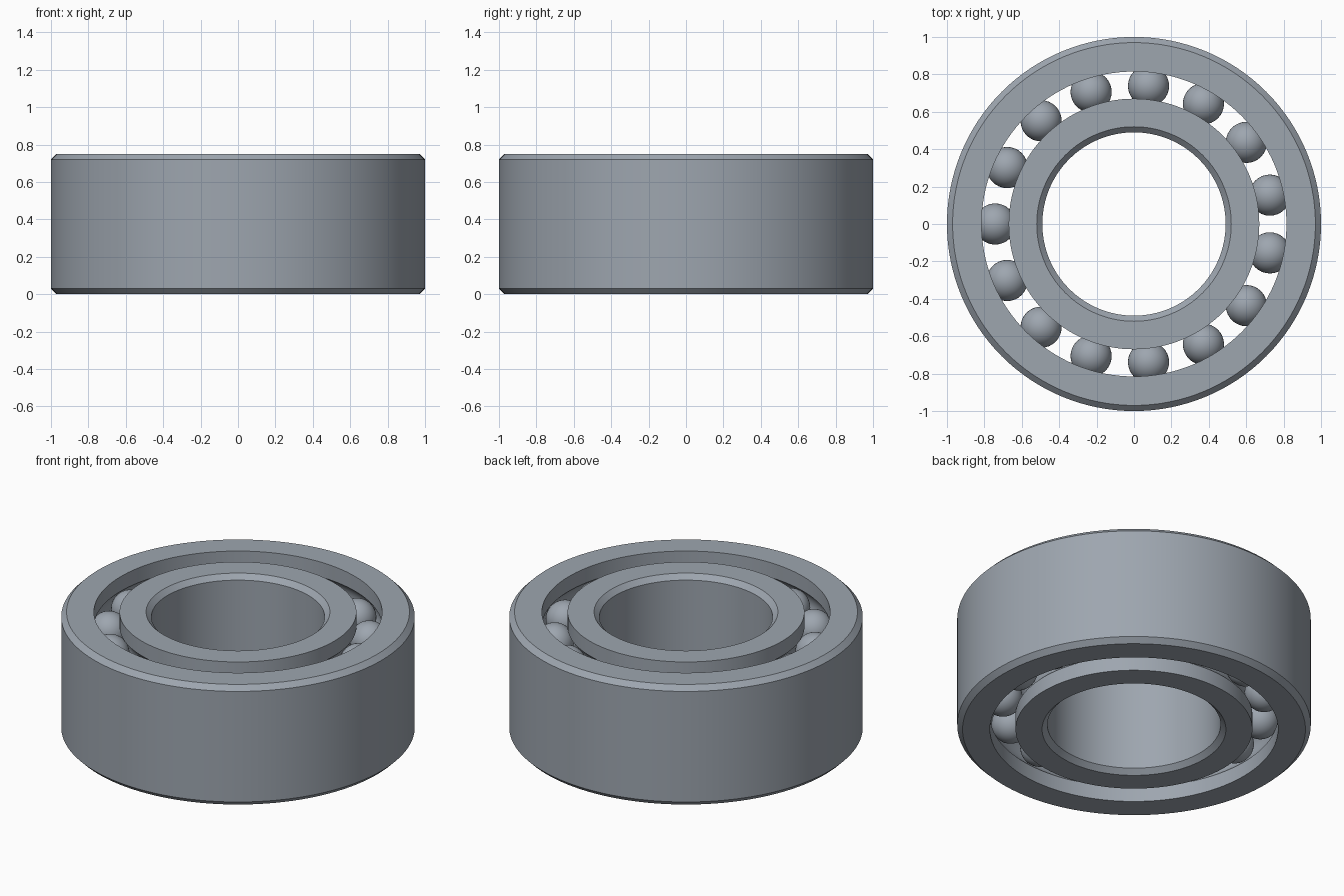
import bpy, bmesh
from math import sin, cos, pi, radians, acos

if "Cube" in bpy.data.objects:
    bpy.data.objects.remove(bpy.data.objects["Cube"], do_unlink=True)

HEIGHT = 0.75
CHAMFER = 0.03
OUTER_R, OUTER_BORE = 1.0, 0.815
INNER_R, INNER_BORE = 0.67, 0.49
PITCH_R = (OUTER_BORE + INNER_R) / 2
BALL_R = 0.11
BALLS = 15
ROW_Z = (0.18, HEIGHT - 0.18)

steel = bpy.data.materials.new("brushed_steel")
steel.use_nodes = True
colour = (0.34, 0.38, 0.43, 1)
steel.diffuse_color = colour
steel.node_tree.nodes["Principled BSDF"].inputs["Base Color"].default_value = colour


def add_object(name, bm, sharp_angle):
    mesh = bpy.data.meshes.new(name)
    bm.to_mesh(mesh)
    bm.free()
    mesh.materials.append(steel)
    obj = bpy.data.objects.new(name, mesh)
    bpy.context.collection.objects.link(obj)
    bpy.ops.object.select_all(action='DESELECT')
    bpy.context.view_layer.objects.active = obj
    obj.select_set(True)
    bpy.ops.object.shade_smooth_by_angle(angle=radians(sharp_angle))
    return obj


def chamfered_side(radius, inward):
    """Plain cylindrical side with a chamfer at both ends, bottom to top."""
    edge = radius + inward * CHAMFER
    return [(edge, 0), (radius, CHAMFER), (radius, HEIGHT - CHAMFER), (edge, HEIGHT)]


def raceway_side(radius, steps=12):
    """Straight side with one round ball groove per row, bottom to top."""
    groove = BALL_R + 0.004
    reach = abs(radius - PITCH_R)
    direction = 1 if radius > PITCH_R else -1
    half = acos(reach / groove)
    side = [(radius, 0)]
    for z in ROW_Z:
        for i in range(steps + 1):
            a = -half + 2 * half * i / steps
            side.append((PITCH_R + direction * groove * cos(a), z + groove * sin(a)))
    return side + [(radius, HEIGHT)]


def lathe(name, profile, segments=128):
    bm = bmesh.new()
    rings = [[bm.verts.new((r * cos(2 * pi * s / segments), r * sin(2 * pi * s / segments), z))
              for r, z in profile] for s in range(segments)]
    count = len(profile)
    for s in range(segments):
        a, b = rings[s], rings[(s + 1) % segments]
        for i in range(count):
            j = (i + 1) % count
            bm.faces.new((a[i], b[i], b[j], a[j]))
    bmesh.ops.recalc_face_normals(bm, faces=bm.faces)
    return add_object(name, bm, 25)


# Races: one chamfered side and one grooved side each
lathe("outer_race", chamfered_side(OUTER_R, -1) + raceway_side(OUTER_BORE)[::-1])
lathe("inner_race", raceway_side(INNER_R) + chamfered_side(INNER_BORE, 1)[::-1])

# Two rows of balls sharing one mesh
ball_bm = bmesh.new()
bmesh.ops.create_uvsphere(ball_bm, u_segments=32, v_segments=20, radius=BALL_R)
first_ball = add_object("ball", ball_bm, 60)
for row, z in enumerate(ROW_Z):
    for i in range(BALLS):
        if row == 0 and i == 0:
            ball = first_ball
        else:
            ball = bpy.data.objects.new("ball", first_ball.data)
            bpy.context.collection.objects.link(ball)
        ball.name = f"{('lower', 'upper')[row]}_ball_{i + 1}"
        angle = pi + 2 * pi * i / BALLS
        ball.location = (PITCH_R * cos(angle), PITCH_R * sin(angle), z)
